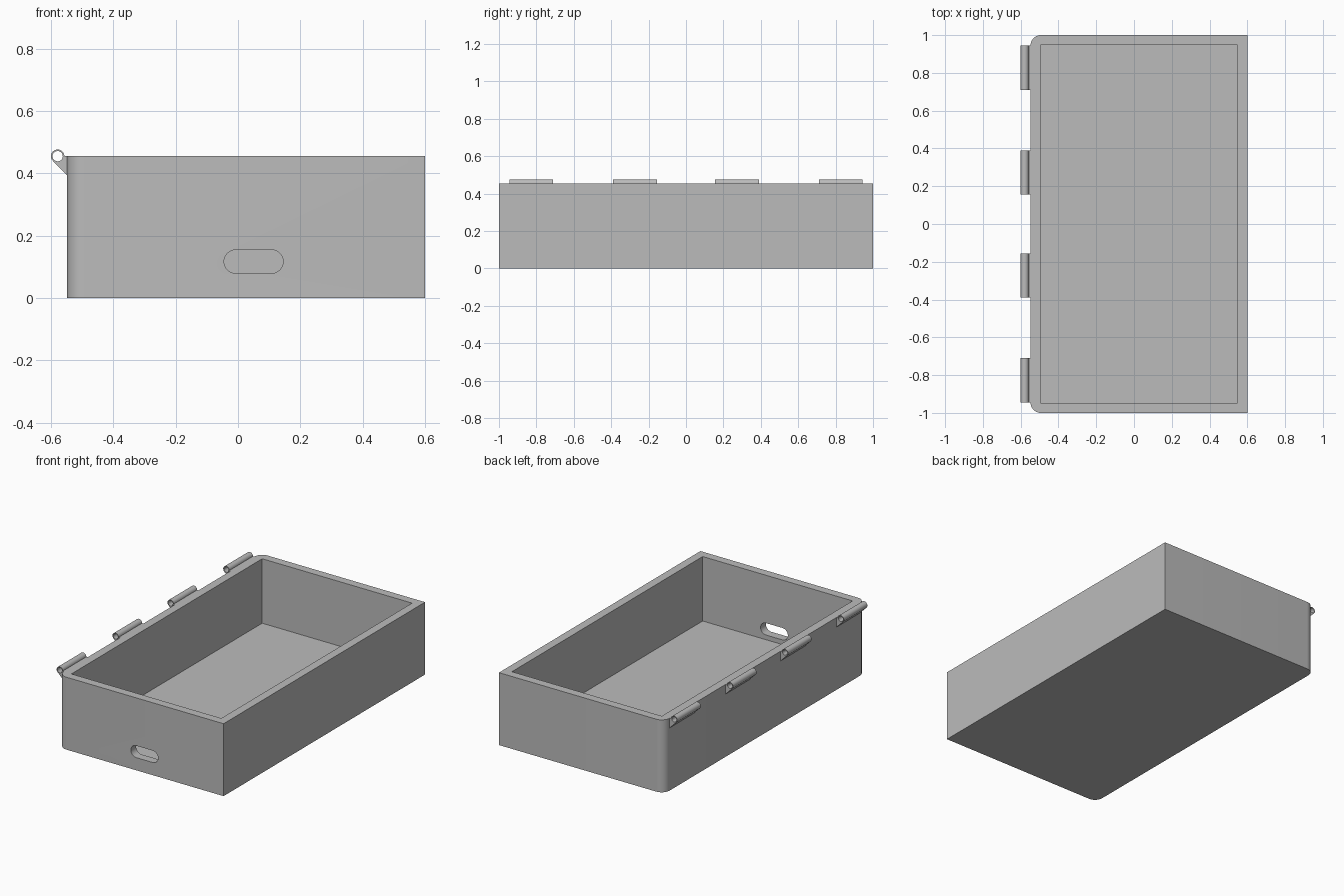
import bpy, bmesh
from math import cos, sin, radians, pi
from mathutils import Vector

cube = bpy.data.objects.get("Cube")
if cube:
    bpy.data.objects.remove(cube, do_unlink=True)

grey = bpy.data.materials.new("plain grey")
grey.use_nodes = True
colour = (0.5, 0.5, 0.5, 1)
grey.diffuse_color = colour
grey.node_tree.nodes["Principled BSDF"].inputs["Base Color"].default_value = colour

HEIGHT, FLOOR = 0.455, 0.05
LEFT, RIGHT = -0.548, 0.6
WALL = 0.053


def arc(cx, cy, r, start, end, steps):
    """Points on a circular arc, angles in degrees."""
    angles = [radians(start + (end - start) * i / steps) for i in range(steps + 1)]
    return [(cx + r * cos(a), cy + r * sin(a)) for a in angles]


def prism(name, outline, lo, hi, axis):
    """Extrude a closed outline along z (outline in x, y) or y (outline in x, z)."""
    place = (lambda u, v, w: (u, v, w)) if axis == "z" else (lambda u, v, w: (u, w, v))
    bm = bmesh.new()
    base = bm.faces.new([bm.verts.new(place(u, v, lo)) for u, v in outline])
    moved = bmesh.ops.extrude_face_region(bm, geom=[base], use_keep_orig=True)["geom"]
    verts = [g for g in moved if isinstance(g, bmesh.types.BMVert)]
    bmesh.ops.translate(bm, verts=verts, vec=Vector(place(0, 0, hi - lo)))
    bmesh.ops.recalc_face_normals(bm, faces=bm.faces)
    mesh = bpy.data.meshes.new(name)
    bm.to_mesh(mesh)
    bm.free()
    mesh.materials.append(grey)
    obj = bpy.data.objects.new(name, mesh)
    bpy.context.collection.objects.link(obj)
    return obj


def select_only(obj):
    bpy.ops.object.select_all(action="DESELECT")
    obj.select_set(True)
    bpy.context.view_layer.objects.active = obj


def cut(obj, cutter):
    """Subtract the cutter and throw it away."""
    cutter.hide_render = True
    mod = obj.modifiers.new("cut", "BOOLEAN")
    mod.operation, mod.solver, mod.object = "DIFFERENCE", "EXACT", cutter
    select_only(obj)
    bpy.ops.object.modifier_apply(modifier=mod.name)
    bpy.data.objects.remove(cutter, do_unlink=True)


def smooth(obj):
    select_only(obj)
    bpy.ops.object.shade_smooth_by_angle(angle=radians(30))


# Tray body, rounded only at the two corners on the hinge side
R = 0.055
outline = [(RIGHT, -1), (RIGHT, 1)]
outline += arc(LEFT + R, 1 - R, R, 90, 180, 10)
outline += arc(LEFT + R, R - 1, R, 180, 270, 10)
tray = prism("tray", outline, 0, HEIGHT, "z")

# Square-cornered cavity
x0, x1, y1 = LEFT + WALL, RIGHT - WALL, 1 - WALL
cavity = [(x0, -y1), (x1, -y1), (x1, y1), (x0, y1)]
cut(tray, prism("cavity_cutter", cavity, FLOOR, HEIGHT + 0.1, "z"))

# Rounded cable slot through the front wall
r = 0.0375
slot = arc(0.145 - r, 0.117, r, -90, 90, 12) + arc(r - 0.045, 0.117, r, 90, 270, 12)
cut(tray, prism("slot_cutter", slot, -1.1, -0.9, "y"))
smooth(tray)

# Hinge knuckles with a sloped bracket underneath and a pin hole
r, cx, cz = 0.0215, -0.5785, HEIGHT
inside = LEFT + 0.01
knuckle = arc(cx, cz, r, 0, 225, 20)
low_x, low_z = knuckle[-1]
knuckle += [(inside, low_z - (inside - low_x)), (inside, cz)]
pin_hole = arc(cx, cz, 0.0165, 0, 345, 23)
for i, y in enumerate((-0.827, -0.273, 0.273, 0.827)):
    hinge = prism(f"hinge_knuckle_{i + 1}", knuckle, y - 0.117, y + 0.117, "y")
    cut(hinge, prism("pin_cutter", pin_hole, y - 0.2, y + 0.2, "y"))
    smooth(hinge)
